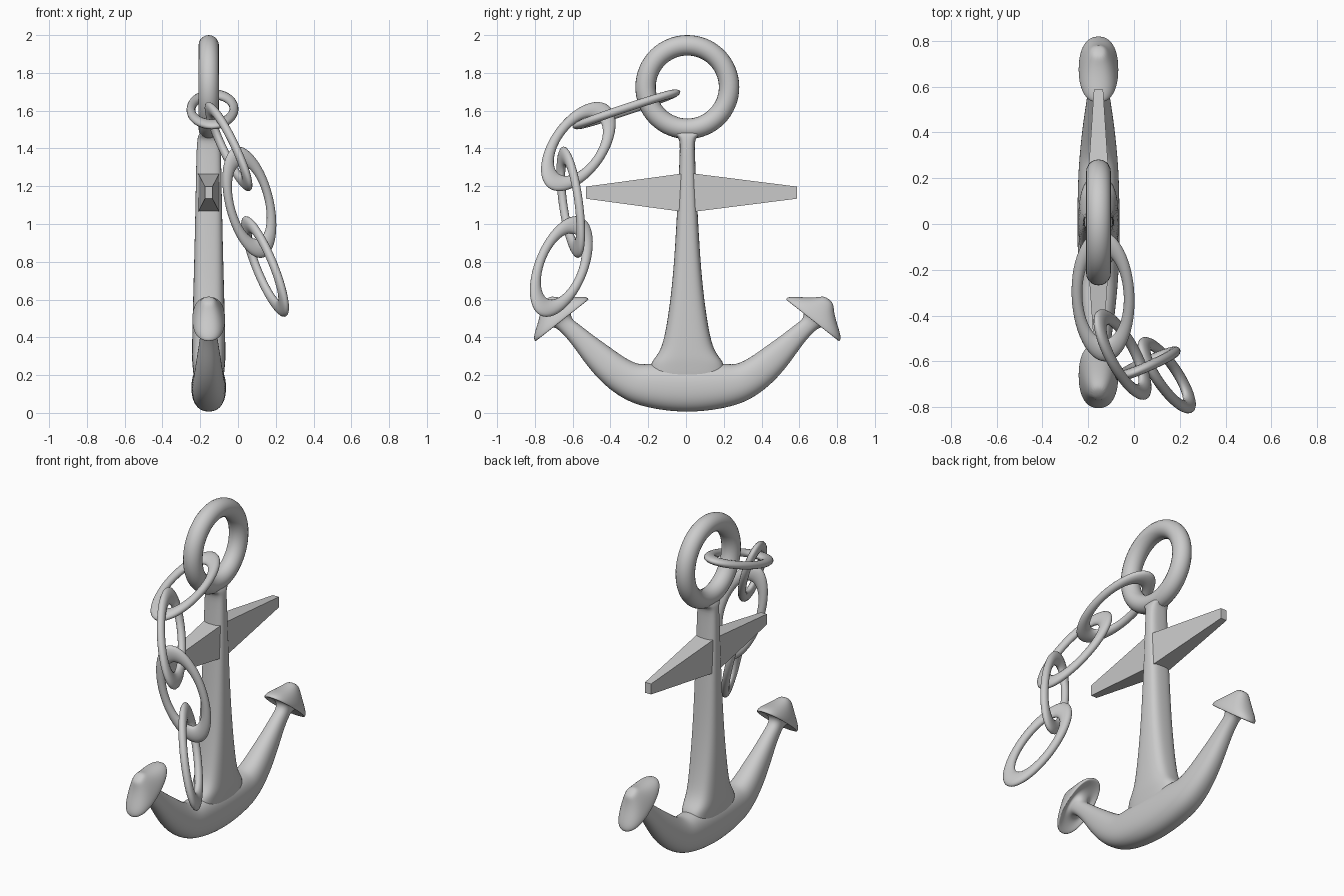
import bpy, bmesh, math
from mathutils import Vector, Matrix

if "Cube" in bpy.data.objects:
    bpy.data.objects.remove(bpy.data.objects["Cube"])

PX, PY = -0.155, 0.007      # anchor plane and its mirror line
SIDES = 16


def finish(bm, name, subsurf=0, smooth=True):
    bmesh.ops.recalc_face_normals(bm, faces=bm.faces[:])
    me = bpy.data.meshes.new(name)
    bm.to_mesh(me)
    bm.free()
    ob = bpy.data.objects.new(name, me)
    bpy.context.collection.objects.link(ob)
    for p in me.polygons:
        p.use_smooth = smooth
    if subsurf:
        m = ob.modifiers.new("Subdivision", 'SUBSURF')
        m.levels = m.render_levels = subsurf
    return ob


def loft(name, stations, power):
    """Stations: (lower yz point, upper yz point, half thickness in x)."""
    bm = bmesh.new()
    rings = []
    for lo, hi, hx in stations:
        lo, hi = Vector(lo), Vector(hi)
        mid, half = (lo + hi) / 2, (hi - lo) / 2
        ring = []
        for i in range(SIDES):
            a = 2 * math.pi * (i + 0.5) / SIDES
            c, s = math.cos(a), math.sin(a)
            c = math.copysign(abs(c) ** (2 / power), c)
            s = math.copysign(abs(s) ** (2 / power), s)
            p = mid + half * s
            ring.append(bm.verts.new((PX + hx * c, PY + p.x, p.y)))
        rings.append(ring)
    for a, b in zip(rings, rings[1:]):
        for i in range(SIDES):
            j = (i + 1) % SIDES
            bm.faces.new((a[i], a[j], b[j], b[i]))
    bm.faces.new(rings[0])
    bm.faces.new(rings[-1])
    return finish(bm, name, 2)


def torus(name, matrix, major, minor, nu=64, nv=20):
    bm = bmesh.new()
    grid = []
    for i in range(nu):
        u = 2 * math.pi * i / nu
        row = []
        for j in range(nv):
            v = 2 * math.pi * j / nv
            r = major + minor * math.cos(v)
            row.append(bm.verts.new(matrix @ Vector((r * math.cos(u), r * math.sin(u), minor * math.sin(v)))))
        grid.append(row)
    for i in range(nu):
        for j in range(nv):
            a, b = grid[i], grid[(i + 1) % nu]
            k = (j + 1) % nv
            bm.faces.new((a[j], b[j], b[k], a[k]))
    return finish(bm, name)


def frame(centre, a, b, c):
    m = Matrix((a, b, c)).transposed().to_4x4()
    m.translation = centre
    return m


# Top ring
torus("top_ring", frame((PX, PY, 1.725), (0, 1, 0), (0, 0, 1), (1, 0, 0)), 0.221, 0.054)

# Shank, flaring into the arms and the ring
shank = [(0.12, 0.20, 0.075), (0.24, 0.205, 0.086), (0.28, 0.185, 0.09), (0.33, 0.142, 0.09),
         (0.43, 0.116, 0.088), (0.6, 0.09, 0.084), (0.8, 0.07, 0.078), (1.1, 0.053, 0.071),
         (1.4, 0.039, 0.066), (1.455, 0.041, 0.06), (1.475, 0.075, 0.054), (1.51, 0.10, 0.03)]
loft("shank", [((-w, z), (w, z), hx) for z, w, hx in shank], 3)

# Arms: half the crescent, then the mushroom-shaped fluke at its tip
half = [((0.10, 0.008), (0.11, 0.265), 0.093), ((0.20, 0.024), (0.21, 0.262), 0.09),
        ((0.30, 0.052), (0.26, 0.256), 0.085), ((0.39, 0.105), (0.335, 0.295), 0.077),
        ((0.475, 0.18), (0.41, 0.35), 0.067), ((0.55, 0.273), (0.50, 0.412), 0.054),
        ((0.615, 0.37), (0.57, 0.468), 0.044)]
tip = Vector((0.663, 0.49))
t_dir, n_dir = Vector((0.786, -0.618)), Vector((0.618, 0.786))
for s, t, hx in [(-0.03, 0.044, 0.04), (0.003, 0.058, 0.044), (0.018, 0.10, 0.06),
                 (-0.005, 0.178, 0.084), (0.004, 0.188, 0.09), (0.03, 0.172, 0.086), (0.075, 0.10, 0.068),
                 (0.115, 0.052, 0.046), (0.142, 0.03, 0.026)]:
    c = tip + n_dir * s
    half.append((c + t_dir * t, c - t_dir * t, hx))
flip = [((-lo[0], lo[1]), (-hi[0], hi[1]), hx) for lo, hi, hx in reversed(half)]
loft("arms_and_flukes", flip + [((0, 0.002), (0, 0.265), 0.094)] + half, 2.3)

# Stock: tapered four-sided crossbar
bm = bmesh.new()
rings = []
for y, hx, hz in [(-0.53, 0.02, 0.032), (0.01, 0.058, 0.105), (0.587, 0.02, 0.032)]:
    rings.append([bm.verts.new((PX + sx * hx, y, 1.166 + sz * hz))
                  for sx, sz in ((-1, -1), (1, -1), (1, 1), (-1, 1))])
for a, b in zip(rings, rings[1:]):
    for i in range(4):
        j = (i + 1) % 4
        bm.faces.new((a[i], a[j], b[j], b[i]))
bm.faces.new(rings[0])
bm.faces.new(rings[-1])
finish(bm, "stock", smooth=False)

# Chain links: centre, long half axis, short half axis
links = [((-0.135, -0.315, 1.607), (0.01, -0.285, -0.095), (0.137, 0, 0.01)),
         ((-0.05, -0.57, 1.41), (-0.118, 0.155, 0.22), (0, 0.122, -0.085)),
         ((0.06, -0.61, 1.115), (0.075, 0.045, -0.292), (0.12, 0.045, 0.039)),
         ((0.143, -0.66, 0.775), (-0.115, 0.112, 0.258), (-0.03, 0.122, -0.067))]
for i, (c, long, short) in enumerate(links):
    long, short = Vector(long), Vector(short)
    n = long.cross(short).normalized() * 0.13
    torus(f"chain_link_{i + 1}", frame(c, long, short, n), 0.83, 0.17, 56, 16)
